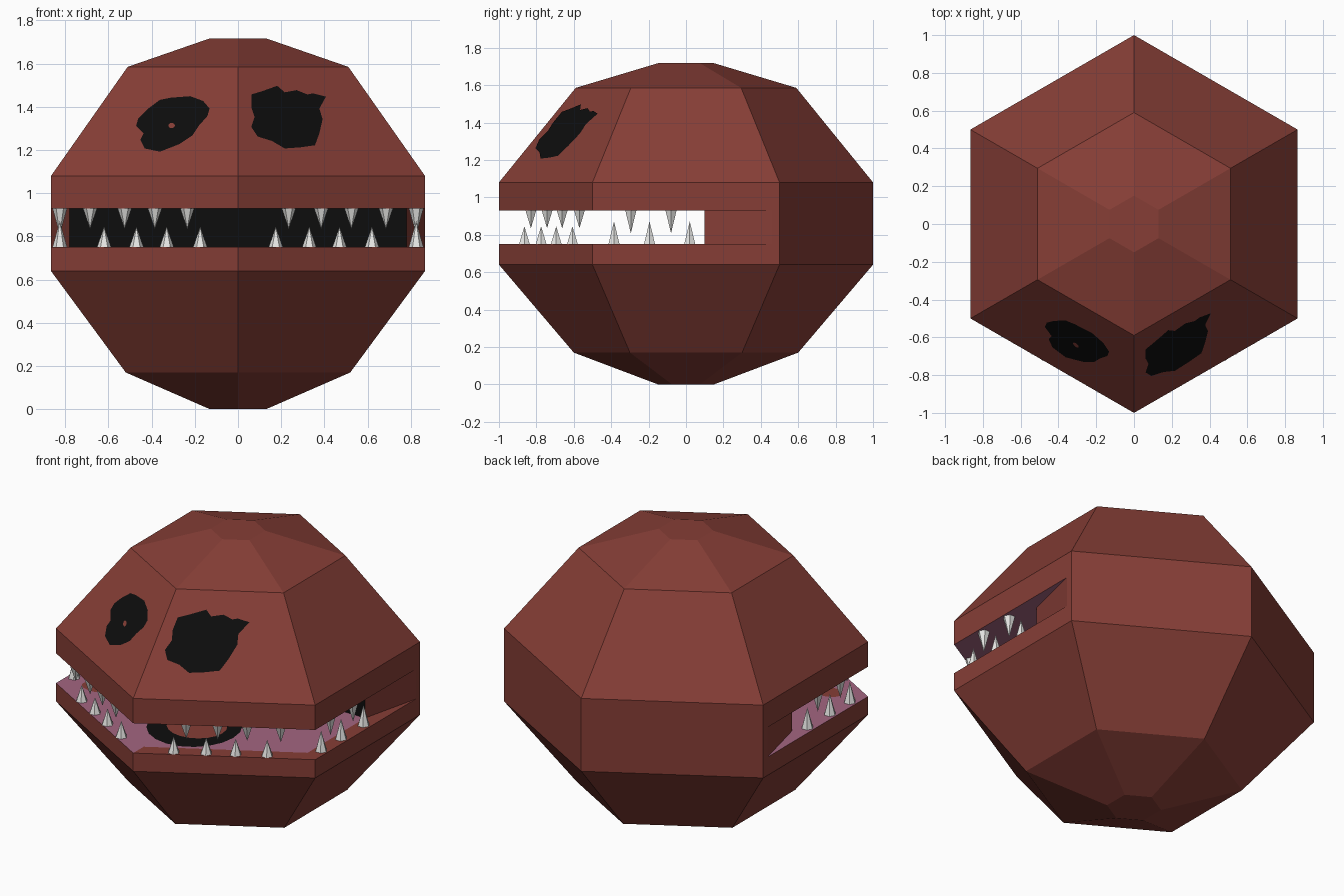
import bpy, bmesh, math
from mathutils import Vector

if "Cube" in bpy.data.objects:
    bpy.data.objects.remove(bpy.data.objects["Cube"])


def material(name, rgb):
    m = bpy.data.materials.new(name)
    m.diffuse_color = (*rgb, 1)
    m.use_nodes = True
    m.node_tree.nodes["Principled BSDF"].inputs["Base Color"].default_value = m.diffuse_color
    return m


SKIN = material("red brown", (0.238, 0.048, 0.037))
PINK = material("mouth pink", (0.37, 0.13, 0.22))
BLACK = material("black", (0.004, 0.004, 0.004))
IVORY = material("tooth white", (0.80, 0.80, 0.78))


def finish(bm, name, mats):
    bmesh.ops.remove_doubles(bm, verts=bm.verts, dist=1e-5)
    me = bpy.data.meshes.new(name)
    bm.to_mesh(me)
    bm.free()
    for m in mats:
        me.materials.append(m)
    ob = bpy.data.objects.new(name, me)
    bpy.context.collection.objects.link(ob)
    return ob


# Body: hexagonal shell with a mouth slot cut round the front
H = math.sqrt(3) / 2
outline = [(0, -1), (H, -.5), (H, .46), (H, .5), (0, 1), (-H, .5), (-H, .46), (-H, -.5)]
MOUTH_LOW, MOUTH_HIGH = .75, .93
lower = [(.15, 0), (.6, .17), (1, .64), (1, MOUTH_LOW)]
upper = [(1, MOUTH_HIGH), (1, 1.08), (.59, 1.585), (.15, 1.717)]
bm = bmesh.new()


def face(points, mat=0):
    f = bm.faces.new([bm.verts.new(p) for p in points])
    f.material_index = mat


def wall(a, b, z0, z1, r0=1, r1=1, mat=0):
    face([(a[0]*r0, a[1]*r0, z0), (b[0]*r0, b[1]*r0, z0),
          (b[0]*r1, b[1]*r1, z1), (a[0]*r1, a[1]*r1, z1)], mat)


for profile in (lower, upper):
    for (r0, z0), (r1, z1) in zip(profile, profile[1:]):
        for i in range(8):
            wall(outline[i], outline[(i + 1) % 8], z0, z1, r0, r1)
for r, z in (lower[0], upper[-1]):
    face([(x*r, y*r, z) for x, y in outline])

# Solid back of the head behind the mouth, with black throat wall
for i in range(2, 6):
    wall(outline[i], outline[i + 1], MOUTH_LOW, MOUTH_HIGH)
wall((-H, .46), (-.78, .1), MOUTH_LOW, MOUTH_HIGH)
wall((-.78, .1), (.78, .1), MOUTH_LOW, MOUTH_HIGH, mat=2)
wall((.78, .1), (H, .46), MOUTH_LOW, MOUTH_HIGH)

# Mouth floor, roof and lips
for z in (MOUTH_LOW, MOUTH_HIGH):
    face([(x, y, z) for x, y in
          ((.78, .1), (.78, -.45), (0, -.9), (-.78, -.45), (-.78, .1))], 1)
    for s in (1, -1):
        lip = 0 if (s == 1 and z == MOUTH_LOW) else 1
        face([(s*x, y, z) for x, y in
              ((0, -1), (H, -.5), (H, .46), (.78, .1), (.78, -.45), (0, -.9))], lip)
# Back part of the head is joined straight through, so no caps there
bmesh.ops.remove_doubles(bm, verts=bm.verts, dist=1e-5)
bmesh.ops.recalc_face_normals(bm, faces=bm.faces)
finish(bm, "body", [SKIN, PINK, BLACK])


# Teeth: six-sided cones in staggered rows, mirrored left and right
def teeth(name, spots, up):
    tb = bmesh.new()
    for x, y, h, r in spots:
        for s in (1, -1):
            base = MOUTH_LOW if up else MOUTH_HIGH
            d = 1 if up else -1
            ring = [tb.verts.new((s*x + r*math.cos(k*math.pi/3),
                                  y + r*math.sin(k*math.pi/3), base)) for k in range(6)]
            tip = tb.verts.new((s*x, y, base + d*h))
            for k in range(6):
                tb.faces.new((ring[k], ring[(k + 1) % 6], tip))
            tb.faces.new(ring[::-1])
    bmesh.ops.recalc_face_normals(tb, faces=tb.faces)
    finish(tb, name, [IVORY])


def row(xs, ys):
    front = [(x, -.965 + .577*x, .095, .033) for x in xs]
    return front + [(.825, y, .122, .034) for y in ys]


teeth("lower_teeth", row((.175, .33, .47, .62), (-.385, -.195, .02)), True)
teeth("upper_teeth", row((.235, .385, .525, .685), (-.295, -.08)), False)


# Painted eyes: thin ragged plates lying on the sloping forehead faces
def plate(name, pts, mat):
    pb = bmesh.new()
    f = pb.faces.new([pb.verts.new(p) for p in pts])
    bmesh.ops.triangulate(pb, faces=[f])
    finish(pb, name, [mat])


def on_forehead(pts, lift):
    s = 1 if pts[0][0] > 0 else -1

    def spot(x, z):
        return Vector((x, -(1 - (z - 1.08)/.505*.41) + abs(x)*.5/H, z))
    a = spot(s*.1, 1.2)
    n = (spot(s*.3, 1.2) - a).cross(spot(s*.1, 1.4) - a).normalized()
    if n.y > 0:
        n = -n
    out = [spot(x, z) + n*lift for x, z in pts]
    area = sum(p[0]*q[1] - q[0]*p[1] for p, q in zip(pts, pts[1:] + pts[:1]))
    return out if area > 0 else out[::-1]


left_eye = [(-.13, 1.39), (-.14, 1.355), (-.18, 1.31), (-.21, 1.265), (-.27, 1.225),
            (-.36, 1.19), (-.43, 1.205), (-.45, 1.245), (-.435, 1.275), (-.47, 1.31),
            (-.46, 1.345), (-.42, 1.385), (-.36, 1.43), (-.31, 1.44), (-.22, 1.447), (-.16, 1.425)]
right_eye = [(.06, 1.455), (.11, 1.47), (.18, 1.495), (.215, 1.465), (.27, 1.475),
             (.32, 1.455), (.345, 1.46), (.405, 1.445), (.40, 1.435), (.345, 1.435),
             (.375, 1.39), (.39, 1.34), (.375, 1.275), (.355, 1.22), (.285, 1.21),
             (.215, 1.205), (.155, 1.24), (.09, 1.26), (.06, 1.305), (.075, 1.35), (.06, 1.395)]
plate("left_eye", on_forehead(left_eye, .004), BLACK)
plate("right_eye", on_forehead(right_eye, .004), BLACK)


def oval(cx, cy, rx, ry):
    return [(cx + rx*math.cos(k*math.pi/10), cy + ry*math.sin(k*math.pi/10)) for k in range(20)]


plate("left_eye_fleck", on_forehead(oval(-.305, 1.31, .015, .012), .006), SKIN)

# Painted marks on the mouth floor
for name, shape, lift, mat in (("floor_mark", oval(.08, -.53, .26, .27), .003, BLACK),
                               ("floor_mark_centre", oval(.09, -.52, .17, .16), .005, SKIN),
                               ("floor_patch", oval(-.65, -.42, .09, .06), .003, SKIN)):
    plate(name, [(x, y, MOUTH_LOW + lift) for x, y in shape], mat)
